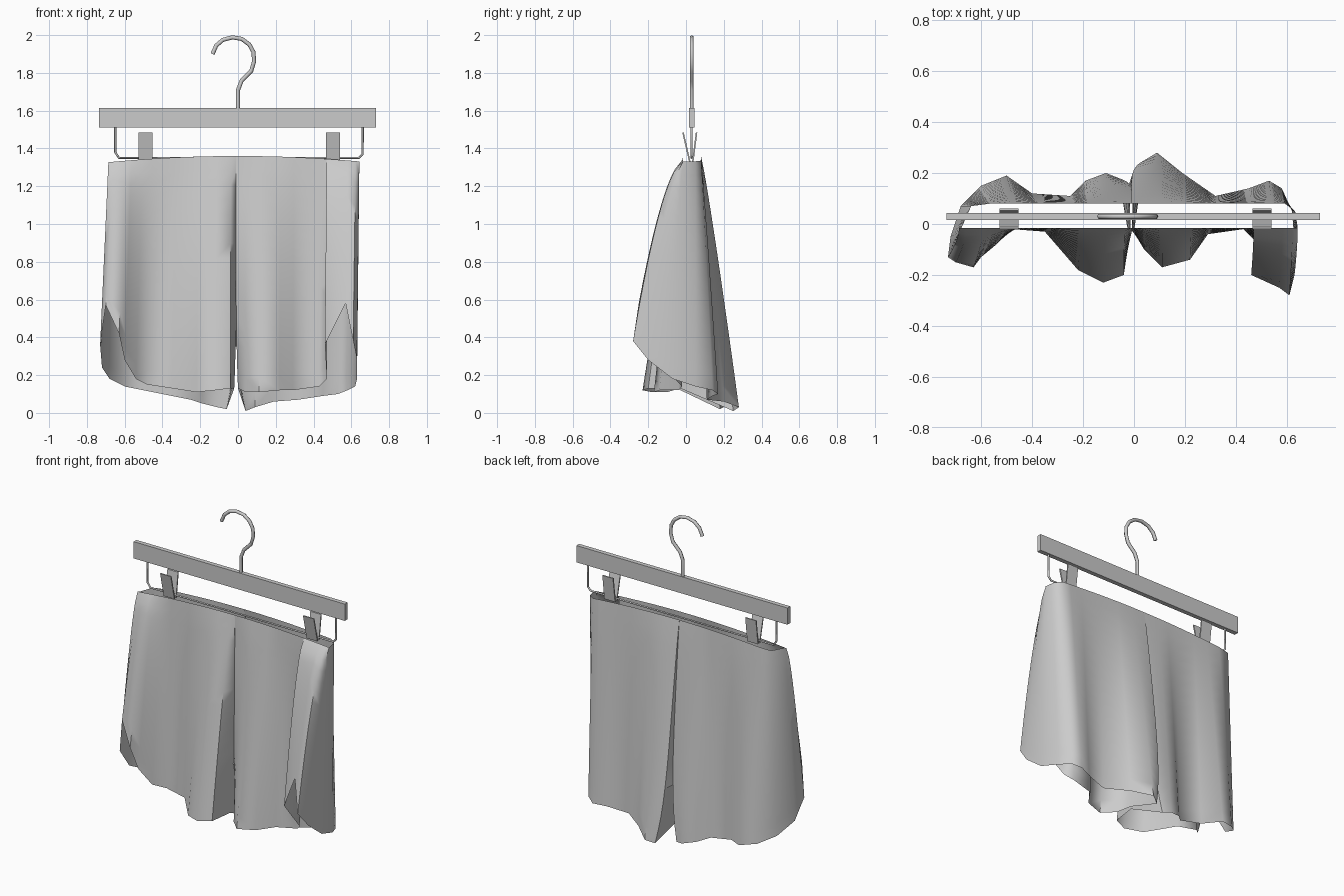
import bpy, bmesh
from mathutils import Vector

cube = bpy.data.objects.get("Cube")
if cube:
    bpy.data.objects.remove(cube, do_unlink=True)

grey = bpy.data.materials.new("plain_grey")
grey.use_nodes = True
tone = (0.6, 0.6, 0.6, 1)
grey.diffuse_color = tone
grey.node_tree.nodes["Principled BSDF"].inputs["Base Color"].default_value = tone

BAR_Y = 0.03


def add_object(name, data):
    obj = bpy.data.objects.new(name, data)
    bpy.context.collection.objects.link(obj)
    data.materials.append(grey)
    return obj


def add_mesh(name, bm):
    bmesh.ops.recalc_face_normals(bm, faces=bm.faces[:])
    mesh = bpy.data.meshes.new(name)
    bm.to_mesh(mesh)
    bm.free()
    return add_object(name, mesh)


def add_box(name, low, high):
    low, high = Vector(low), Vector(high)
    bm = bmesh.new()
    bmesh.ops.create_cube(bm, size=1)
    bmesh.ops.scale(bm, vec=high - low, verts=bm.verts)
    bmesh.ops.translate(bm, vec=(low + high) / 2, verts=bm.verts)
    return add_mesh(name, bm)


def add_wire(name, path, radius):
    curve = bpy.data.curves.new(name, "CURVE")
    curve.dimensions = "3D"
    curve.bevel_depth = radius
    curve.bevel_resolution = 1
    curve.use_fill_caps = True
    spline = curve.splines.new("POLY")
    spline.points.add(len(path) - 1)
    for point, (x, z) in zip(spline.points, path):
        point.co = (x, BAR_Y, z, 1)
    return add_object(name, curve)


def smooth(obj, angle):
    bpy.ops.object.select_all(action="DESELECT")
    obj.select_set(True)
    bpy.context.view_layer.objects.active = obj
    bpy.ops.object.shade_smooth_by_angle(angle=angle)


# Hanger: bar, hook and the lower wire
add_box("hanger_bar", (-0.735, 0.016, 1.51), (0.73, 0.044, 1.615))
add_wire("hanger_hook", [(0, 1.6), (0, 1.71), (0.02, 1.76), (0.07, 1.81), (0.085, 1.86),
                         (0.082, 1.91), (0.06, 1.95), (0.02, 1.98), (-0.03, 1.988),
                         (-0.08, 1.975), (-0.115, 1.945), (-0.135, 1.9)], 0.011)
add_wire("hanger_wire", [(-0.65, 1.52), (-0.65, 1.38), (-0.63, 1.35), (0.64, 1.35),
                         (0.66, 1.37), (0.66, 1.52)], 0.006)


# Clips: two leaning plates each
def add_plate(name, x, y_top, y_bottom):
    plate = add_box(name, (x - 0.037, -0.004, 1.33), (x + 0.037, 0.004, 1.485))
    for v in plate.data.vertices:
        v.co.y += y_top if v.co.z > 1.4 else y_bottom


for side, x in (("right", -0.49), ("left", 0.502)):
    add_plate(side + "_clip_front", x, -0.016, 0.02)
    add_plate(side + "_clip_back", x, 0.056, 0.036)

# Shorts hem in hundredths, from the front centre round each leg to the back centre
LEFT_HEM = [(0, -3, 13), (4, -10, 11), (11, -17, 11), (22, -14, 12), (29, -4, 12),
            (43, -2, 14), (47, -6, 18), (46, -20, 36), (57, -25, 58), (61, -28, 38),
            (63, -20, 28), (63, -7, 18), (62, 5, 14), (58, 14, 12), (53, 17, 10),
            (45, 14, 9), (32, 11, 7), (19, 20, 6), (9, 28, 3), (4, 25, 1)]
RIGHT_HEM = [(-2, -5, 13), (-4, -20, 13), (-12, -23, 12), (-22, -18, 11), (-35, -3, 13),
             (-48, -2, 15), (-54, -8, 18), (-60, -13, 28), (-63, -17, 42), (-70, -15, 57),
             (-73, -13, 36), (-72, -5, 24), (-68, 7, 18), (-60, 15, 14), (-50, 19, 12),
             (-40, 12, 10), (-25, 11, 7), (-19, 17, 5), (-11, 20, 3), (-6, 18, 2)]
ROWS = 16
CROTCH_ROW = 12


def column(bm, hem, at_centre):
    hx, hy, hz = (v / 100 for v in hem)
    wx = -0.01 if at_centre else hx * (1.02 if hx > 0 else 0.94)
    wy = max(-0.015, min(0.08, hy))
    wz = 1.36 - 0.07 * wx * wx
    y_power = 0.6 if hy < 0 and abs(hx) > 0.44 else 0.9
    x_power = 6 if at_centre else 1
    verts = []
    for row in range(ROWS + 1):
        s = row / ROWS
        verts.append(bm.verts.new((wx + (hx - wx) * s ** x_power,
                                   wy + (hy - wy) * s ** y_power,
                                   wz + (hz - wz) * s)))
    return verts


def sheet(bm, a, b, start=0, end=ROWS):
    for i in range(start, end):
        bm.faces.new((a[i], b[i], b[i + 1], a[i + 1]))


bm = bmesh.new()
legs = []
for hem in (LEFT_HEM, RIGHT_HEM):
    last = len(hem) - 1
    cols = [column(bm, p, i in (0, last)) for i, p in enumerate(hem)]
    for a, b in zip(cols, cols[1:]):
        sheet(bm, a, b)
    # Inner leg panel below the crotch
    sheet(bm, cols[0], cols[-1], CROTCH_ROW)
    legs.append(cols)

# Centre seams join the two legs above the crotch
for end in (0, -1):
    sheet(bm, legs[0][end], legs[1][end], 0, CROTCH_ROW)
shorts = add_mesh("shorts", bm)
smooth(shorts, 1.0)
